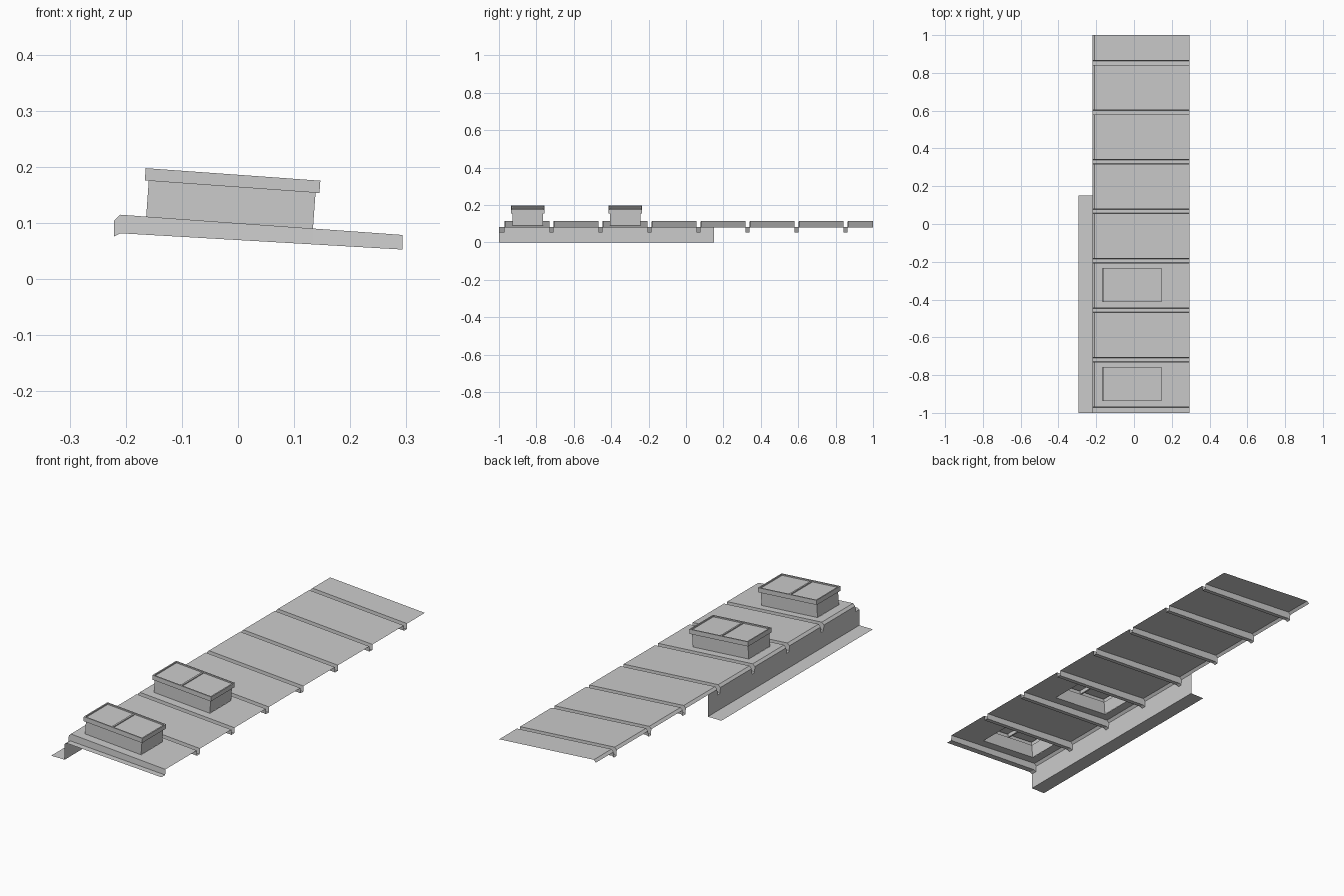
import bpy, bmesh, math
from mathutils import Matrix, Vector

if "Cube" in bpy.data.objects:
    bpy.data.objects.remove(bpy.data.objects["Cube"])

TILT = math.atan2(0.036, 0.503)
SKY_Y = (-0.324, -0.846)          # skylight centres
SKY_X, HX, HY = -0.015, 0.149, 0.081


def finish(name, bm, matrix=None):
    bmesh.ops.remove_doubles(bm, verts=bm.verts, dist=1e-5)
    me = bpy.data.meshes.new(name)
    bm.to_mesh(me)
    bm.free()
    ob = bpy.data.objects.new(name, me)
    if matrix:
        ob.matrix_world = matrix
    bpy.context.collection.objects.link(ob)
    return ob


def quad(bm, pts):
    bm.faces.new([bm.verts.new(p) for p in pts])


def roof_z(x, low):
    if x < -0.215:
        return 0.076 if low else 0.104
    t = (x + 0.21) / 0.503
    return 0.082 - 0.029 * t if low else 0.115 - 0.036 * t


# corrugation along y: flat crests with narrow grooves
prof = [(1.0, False)]
for k in range(8):
    c = 0.853 - 0.262 * k
    prof += [(c + 0.012, False), (c + 0.010, True), (c - 0.010, True), (c - 0.012, False)]
prof = prof[:-2] + [(-1.0, True)]
for y in SKY_Y:
    prof += [(y + HY, False), (y - HY, False)]
prof.sort(key=lambda p: -p[0])

# roof sheet with openings under the skylights
bm = bmesh.new()
xs = [-0.221, -0.21, SKY_X - HX, SKY_X + HX, 0.293]
for (ya, la), (yb, lb) in zip(prof, prof[1:]):
    for i, (xa, xb) in enumerate(zip(xs, xs[1:])):
        if i == 2 and any(abs((ya + yb) / 2 - s) < 0.05 for s in SKY_Y):
            continue
        quad(bm, [(xa, ya, roof_z(xa, la)), (xa, yb, roof_z(xa, lb)),
                  (xb, yb, roof_z(xb, lb)), (xb, ya, roof_z(xb, la))])
finish("corrugated_roof", bm)

# wall under the upper edge, its top following the grooves, with a base flange
bm = bmesh.new()
wall = [(0.15, False)] + [p for p in prof if p[0] < 0.15]
for (ya, la), (yb, lb) in zip(wall, wall[1:]):
    quad(bm, [(-0.221, ya, 0), (-0.221, yb, 0),
              (-0.221, yb, roof_z(-0.221, lb)), (-0.221, ya, roof_z(-0.221, la))])
quad(bm, [(-0.293, -1, 0), (-0.221, -1, 0), (-0.221, 0.15, 0), (-0.293, 0.15, 0)])
finish("wall_flashing", bm)


def rect(hx, hy, z):
    return [Vector((sx * hx, sy * hy, z)) for sx, sy in ((-1, -1), (1, -1), (1, 1), (-1, 1))]


def bridge(bm, loops):
    for a, b in zip(loops, loops[1:]):
        for i in range(4):
            j = (i + 1) % 4
            quad(bm, [a[i], a[j], b[j], b[i]])


for n, y in enumerate(SKY_Y, 1):
    m = Matrix.Translation((SKY_X, y, roof_z(SKY_X, False))) @ Matrix.Rotation(TILT, 4, 'Y')
    # curb
    bm = bmesh.new()
    bridge(bm, [rect(HX, HY, 0), rect(HX, HY, 0.064)])
    finish(f"skylight_curb_{n}", bm, m)
    # cap frame
    bm = bmesh.new()
    bridge(bm, [rect(HX, HY, 0.064), rect(0.156, 0.090, 0.064), rect(0.156, 0.090, 0.086),
                rect(0.150, 0.084, 0.086), rect(0.150, 0.084, 0.080)])
    finish(f"skylight_frame_{n}", bm, m)
    # glass
    bm = bmesh.new()
    quad(bm, rect(0.150, 0.084, 0.080))
    finish(f"skylight_glass_{n}", bm, m)
    # middle bar
    bm = bmesh.new()
    bmesh.ops.create_cube(bm, size=1, matrix=Matrix.Translation((-0.008, 0, 0.074))
                          @ Matrix.Diagonal((0.008, 0.162, 0.022, 1)))
    finish(f"skylight_bar_{n}", bm, m)
